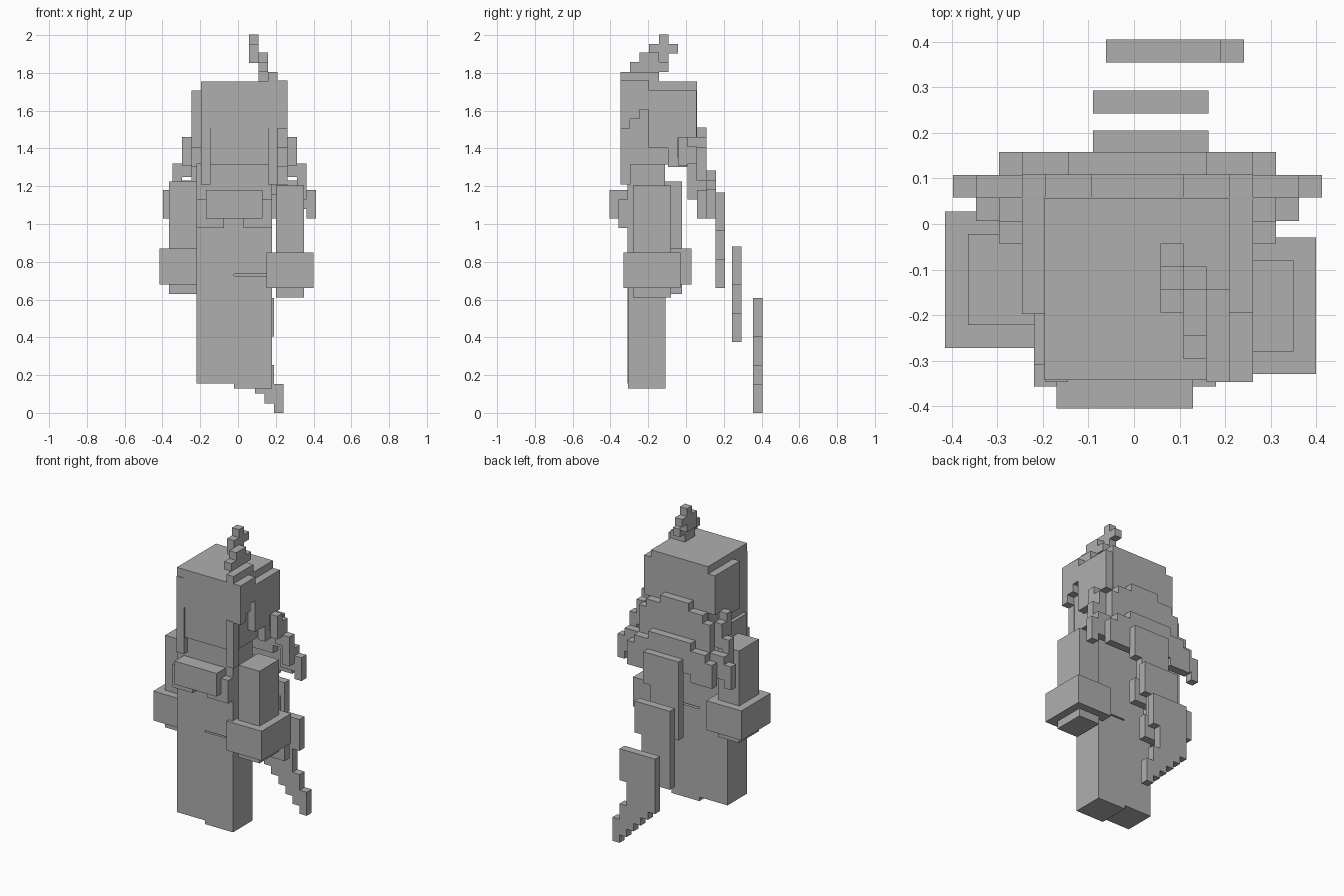
import bpy
import bmesh
from mathutils import Matrix, Vector

cube = bpy.data.objects.get("Cube")
if cube:
    bpy.data.objects.remove(cube, do_unlink=True)

PX = 0.0507    # one block pixel
MID = 0.0075   # middle of the hair in x

gray = bpy.data.materials.new("plain_gray")
gray.use_nodes = True
tone = (0.43, 0.43, 0.43, 1)
gray.diffuse_color = tone
gray.node_tree.nodes["Principled BSDF"].inputs["Base Color"].default_value = tone


def blocks(name, boxes):
    """One object made of boxes, each given as x, y and z ranges."""
    bm = bmesh.new()
    for box in boxes:
        low = Vector([r[0] for r in box])
        high = Vector([r[1] for r in box])
        place = Matrix.Translation((low + high) / 2) @ Matrix.Diagonal((high - low).to_4d())
        bmesh.ops.create_cube(bm, size=1, matrix=place)
    mesh = bpy.data.meshes.new(name)
    bm.to_mesh(mesh)
    bm.free()
    mesh.materials.append(gray)
    obj = bpy.data.objects.new(name, mesh)
    bpy.context.collection.objects.link(obj)
    return obj


def box(name, x, y, z):
    return blocks(name, [(x, y, z)])


def span(origin, a, b):
    return (origin + a * PX, origin + b * PX)


def back_plate(name, x, y, z, rects):
    """Pixel plate facing back; rects are left, right, bottom, top in pixels."""
    return blocks(name, [(span(x, l, r), (y, y + PX), span(z, b, t))
                         for l, r, b, t in rects])


def side_plate(name, x, y, z, rects):
    """Pixel plate facing sideways; rects are front, back, bottom, top in pixels."""
    return blocks(name, [((x, x + PX), span(y, f, k), span(z, b, t))
                         for f, k, b, t in rects])


# Torso and legs
box("torso", (-0.22, 0.18), (-0.31, -0.11), (0.735, 1.32))
box("right_leg", (-0.22, -0.02), (-0.31, -0.11), (0.155, 0.735))
box("left_leg", (-0.02, 0.18), (-0.308, -0.108), (0.13, 0.725))
box("chest", (-0.17, 0.13), (-0.405, -0.3), (1.03, 1.18))
for side, x in (("right", (-0.22, -0.075)), ("left", (0.03, 0.18))):
    box(side + "_jacket_edge", x, (-0.357, -0.3), (0.98, 1.13))

# Arms with wide cuffs
for side, x, y, z in (("right", -0.29, -0.122, 0.63), ("left", 0.275, -0.18, 0.61)):
    box(side + "_arm", (x - 0.075, x + 0.075), (y - 0.1, y + 0.1), (z, z + 0.595))
    box(side + "_cuff", (x - 0.125, x + 0.125), (y - 0.15, y + 0.15), (z + 0.05, z + 0.24))

# Head and the hair around the face
box("head", (-0.19, 0.205), (-0.337, 0.05), (1.315, 1.74))
blocks("hair_cap", [((-0.197, 0.21), (-0.343, 0.057), (1.51, 1.755)),
                    ((-0.197, 0.21), (-0.29, 0.057), (1.317, 1.51))])
for side, x, top in (("right", -4, 1.7), ("left", 3, 1.51)):
    box(side + "_face_strand", span(MID, x, x + 1), (-0.347, -0.295), (1.21, top))

# Side hair, stepped along the lower edge
locks = [(-4, -2, -2, 4), (-2, -1, -3, 4), (-1, 1, -1, 4), (-2, 0, -4, -3)]
for side, x in (("right", -5), ("left", 4)):
    side_plate(side + "_side_hair", MID + x * PX, 0.005, 1.505, locks)
side_plate("left_fringe", MID + 4 * PX, -0.347, 1.505,
           [(0, 1, 0, 5), (1, 2, 1, 5), (2, 3, 2, 5)])

# Curled tuft on the crown
side_plate("tuft_base", MID + 3 * PX, -0.347, 1.755, [(0, 4, 0, 1), (0, 1, -1, 0)])
side_plate("tuft_middle", MID + 2 * PX, -0.347, 1.755,
           [(2, 4, 0, 1), (1, 5, 1, 2), (2, 4, 2, 3)])
side_plate("tuft_tip", MID + PX, -0.347, 1.75,
           [(3, 5, 2, 3), (3, 6, 3, 4), (4, 5, 4, 5)])

# Layered hair behind the shoulders
back_plate("upper_back_hair", MID, 0.058, 1.51,
           [(-2, 2, -1, 0), (-4, 4, -2, -1), (-5, 5, -6, -2), (-4, 4, -7, -6)])
back_plate("lower_back_hair", MID, 0.108, 1.03,
           [(-3, 3, 4, 5), (-5, 5, 3, 4), (-6, 6, 1, 3), (-6, -3, 0, 1), (2, 6, 0, 1)])
for side, sign in (("right", -1), ("left", 1)):
    def out(a, b):
        return sorted((MID + sign * a * PX, MID + sign * b * PX))
    blocks(side + "_shoulder_hair", [
        (out(5, 6), (-0.043, 0.007), (1.31, 1.46)),
        (out(5, 6), (0.007, 0.058), (1.25, 1.41)),
        (out(6, 7), (0.007, 0.058), (1.13, 1.32)),
        (out(5, 7), (0.058, 0.108), (1.08, 1.23)),
        (out(7, 8), (0.058, 0.108), (1.03, 1.18))])

# Trailing plates hanging down the back, notched on the left edge
notched = [(0, 4, 0, 10), (4, 5, 6, 10), (4, 5, 0, 3)]
back_plate("upper_trail", -0.09, 0.155, 0.66, notched)
back_plate("middle_trail", -0.09, 0.243, 0.375, notched)
steps = [(i, i + 1, 5 - i, 12) for i in range(4)]
back_plate("lower_trail", -0.062, 0.355, 0,
           steps + [(4, 5, 8, 12), (4, 5, 1, 5), (5, 6, 0, 3)])
